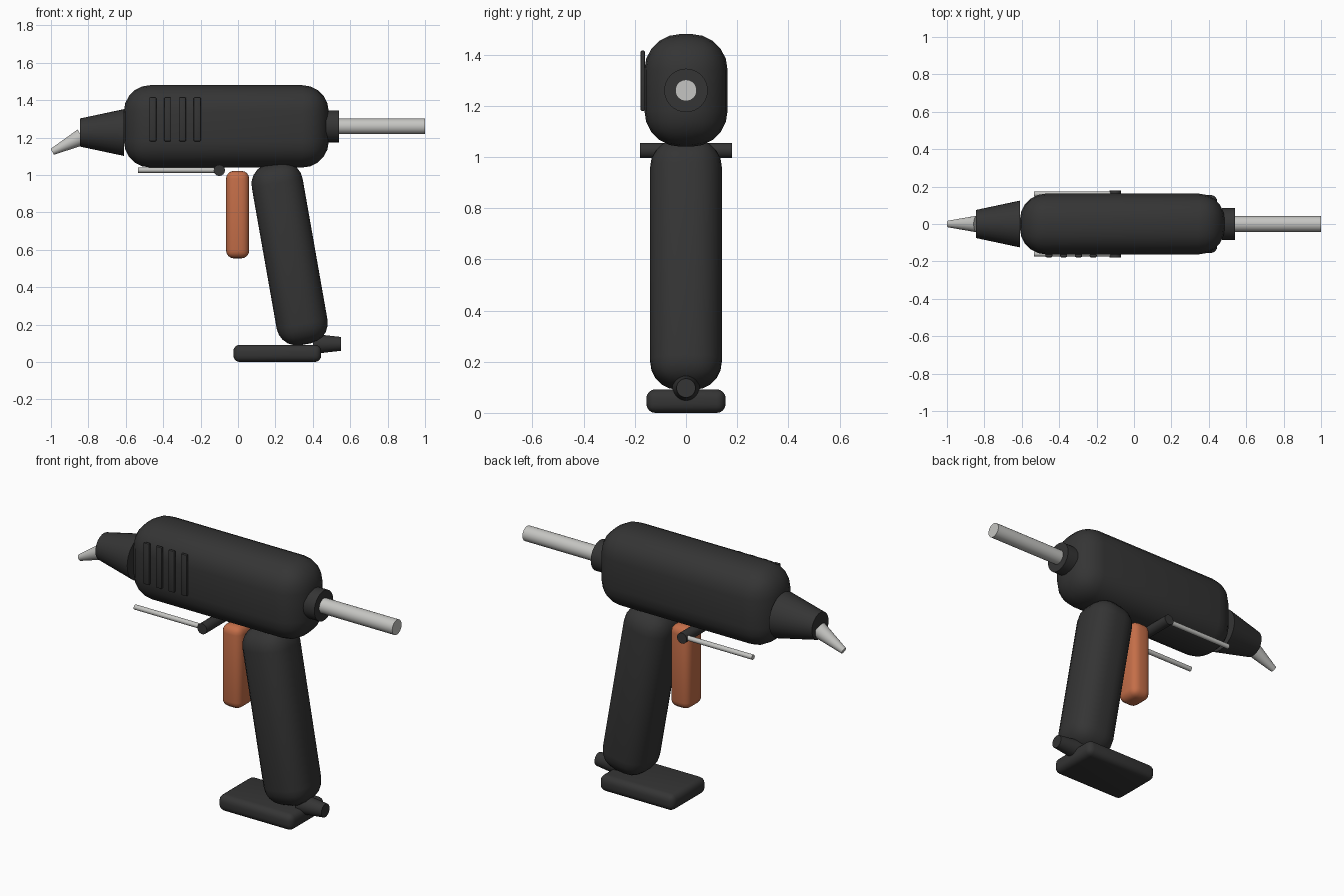
import bpy, math
from mathutils import Vector

if "Cube" in bpy.data.objects:
    bpy.data.objects.remove(bpy.data.objects["Cube"])


def material(name, rgb):
    m = bpy.data.materials.new(name)
    m.diffuse_color = (*rgb, 1)
    m.use_nodes = True
    m.node_tree.nodes["Principled BSDF"].inputs["Base Color"].default_value = m.diffuse_color
    return m


BLACK = material("black plastic", (0.035, 0.035, 0.035))
ORANGE = material("orange trigger", (0.55, 0.155, 0.065))
GREY = material("light grey", (0.56, 0.56, 0.54))


def finish(name, mat, angle):
    ob = bpy.context.object
    ob.name = name
    ob.data.materials.append(mat)
    bpy.ops.object.shade_smooth_by_angle(angle=math.radians(angle))
    return ob


def rounded_box(name, centre, size, radius, mat, segments=4, tilt=0):
    bpy.ops.mesh.primitive_cube_add(size=1, location=centre)
    ob = bpy.context.object
    ob.scale = size
    bpy.ops.object.transform_apply(location=False, rotation=False, scale=True)
    bev = ob.modifiers.new("rounding", 'BEVEL')
    bev.width = radius
    bev.segments = segments
    bpy.ops.object.modifier_apply(modifier=bev.name)
    ob.rotation_euler.y = math.radians(tilt)
    return finish(name, mat, 40)


def tapered_tube(name, start, end, r1, r2, mat, sides=32):
    a, b = Vector(start), Vector(end)
    d = b - a
    bpy.ops.mesh.primitive_cone_add(vertices=sides, radius1=r1, radius2=r2,
                                    depth=d.length, location=(a + b) / 2,
                                    rotation=d.to_track_quat('Z', 'Y').to_euler())
    return finish(name, mat, 35)


# Main housing, grip and foot
rounded_box("body", (-0.0625, 0, 1.26), (1.095, 0.325, 0.44), 0.14, BLACK, 5)
rounded_box("handle", (0.276, 0, 0.58), (0.276, 0.28, 0.985), 0.11, BLACK, 5, tilt=-10)
rounded_box("base_plate", (0.21, 0, 0.046), (0.47, 0.31, 0.092), 0.035, BLACK)
rounded_box("trigger", (-0.002, 0, 0.788), (0.124, 0.15, 0.468), 0.042, ORANGE)

# Nozzle and bent metal tip
tapered_tube("nozzle", (-0.61, 0, 1.227), (-0.845, 0, 1.227), 0.125, 0.075, BLACK)
tapered_tube("tip", (-0.837, 0, 1.203), (-0.993, 0, 1.124), 0.045, 0.018, GREY)

# Rear collar with the glue stick
tapered_tube("rear_collar", (0.47, 0, 1.26), (0.54, 0, 1.26), 0.085, 0.085, BLACK)
tapered_tube("glue_stick", (0.45, 0, 1.26), (1.0, 0, 1.26), 0.042, 0.042, GREY)

# Power cord stub behind the grip
tapered_tube("cord_stub", (0.40, 0, 0.097), (0.55, 0, 0.097), 0.054, 0.037, BLACK)

# Folding wire stand: pivot plus one rod on each side
tapered_tube("stand_pivot", (-0.1, -0.18, 1.025), (-0.1, 0.18, 1.025), 0.03, 0.03, BLACK, 24)
for side, y in (("left", 0.16), ("right", -0.16)):
    tapered_tube("stand_rod_" + side, (-0.535, y, 1.026), (-0.1, y, 1.026),
                 0.014, 0.014, GREY, 16)

# Raised vent slats on one side of the housing
for i in range(4):
    rounded_box("vent_slat", (-0.455 + 0.079 * i, -0.169, 1.298),
                (0.038, 0.018, 0.236), 0.006, BLACK, 2)
